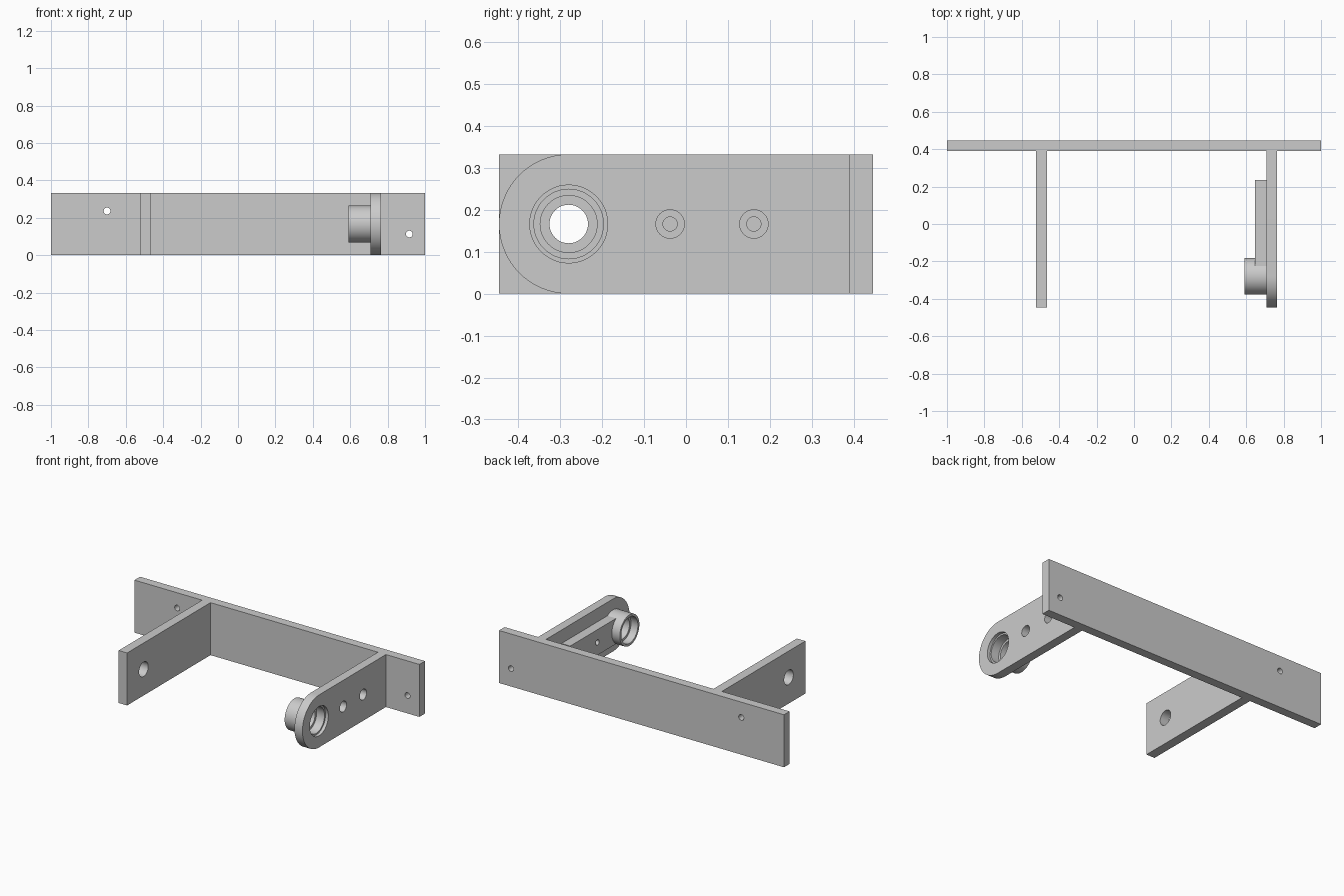
import bpy, bmesh, math

if "Cube" in bpy.data.objects:
    bpy.data.objects.remove(bpy.data.objects["Cube"])

H = 0.333           # overall height
PY, PZ = -0.28, H / 2   # pivot axis position


def box(name, x0, x1, y0, y1, z0, z1):
    bpy.ops.mesh.primitive_cube_add(
        size=1, location=((x0 + x1) / 2, (y0 + y1) / 2, (z0 + z1) / 2))
    ob = bpy.context.object
    ob.name = name
    ob.scale = (x1 - x0, y1 - y0, z1 - z0)
    bpy.ops.object.transform_apply(location=True, rotation=True, scale=True)
    return ob


def cyl_x(name, x0, x1, y, z, r, n=48):
    bpy.ops.mesh.primitive_cylinder_add(
        vertices=n, radius=r, depth=x1 - x0,
        location=((x0 + x1) / 2, y, z), rotation=(0, math.pi / 2, 0))
    ob = bpy.context.object
    ob.name = name
    bpy.ops.object.transform_apply(location=True, rotation=True, scale=True)
    return ob


def cyl_y(name, x, y0, y1, z, r, n=32):
    bpy.ops.mesh.primitive_cylinder_add(
        vertices=n, radius=r, depth=y1 - y0,
        location=(x, (y0 + y1) / 2, z), rotation=(math.pi / 2, 0, 0))
    ob = bpy.context.object
    ob.name = name
    bpy.ops.object.transform_apply(location=True, rotation=True, scale=True)
    return ob


def boolean(target, tool, op):
    mod = target.modifiers.new("bool", 'BOOLEAN')
    mod.operation = op
    mod.solver = 'EXACT'
    mod.object = tool
    bpy.context.view_layer.objects.active = target
    bpy.ops.object.modifier_apply(modifier=mod.name)
    bpy.data.objects.remove(tool, do_unlink=True)


def smooth(ob):
    bpy.ops.object.select_all(action='DESELECT')
    ob.select_set(True)
    bpy.context.view_layer.objects.active = ob
    bpy.ops.object.shade_smooth_by_angle(angle=math.radians(30))


def rounded_arm(name, x0, x1, y_back):
    bm = bmesh.new()
    pts = [(y_back, 0), (y_back, H)]
    for i in range(33):
        a = math.pi / 2 + math.pi * i / 32
        pts.append((PY + H / 2 * math.cos(a), PZ + H / 2 * math.sin(a)))
    face = bm.faces.new([bm.verts.new((x0, y, z)) for y, z in pts])
    new = bmesh.ops.extrude_face_region(bm, geom=[face])["geom"]
    bmesh.ops.translate(bm, vec=(x1 - x0, 0, 0),
                        verts=[v for v in new if isinstance(v, bmesh.types.BMVert)])
    bmesh.ops.recalc_face_normals(bm, faces=bm.faces)
    me = bpy.data.meshes.new(name)
    bm.to_mesh(me)
    bm.free()
    ob = bpy.data.objects.new(name, me)
    bpy.context.collection.objects.link(ob)
    return ob


# Back plate with two mounting holes
plate = box("back_plate", -1, 1, 0.39, 0.446, 0, H)
for x, z in ((-0.70, 0.236), (0.916, 0.113)):
    boolean(plate, cyl_y("hole_cutter", x, 0.3, 0.5, z, 0.018), 'DIFFERENCE')
smooth(plate)

# Square-ended left arm with pivot hole
left = box("left_arm", -0.525, -0.466, -0.446, 0.39, 0, H)
boolean(left, cyl_x("hole_cutter", -0.6, -0.4, PY, PZ, 0.046), 'DIFFERENCE')
smooth(left)

# Round-ended right arm with inner stiffener bar and bearing boss
right = rounded_arm("right_arm", 0.709, 0.765, 0.39)
boolean(right, box("stiffener_bar", 0.648, 0.73, PY, 0.235,
                   PZ - 0.081, PZ + 0.081), 'UNION')
boolean(right, cyl_x("bearing_boss", 0.592, 0.735, PY, PZ, 0.098), 'UNION')

# Stepped bearing bore: mouth, seats on both sides, inner lip
for x0, x1, r in ((0.55, 0.80, 0.068), (0.55, 0.64, 0.083),
                  (0.69, 0.80, 0.083), (0.745, 0.80, 0.093)):
    boolean(right, cyl_x("bore_cutter", x0, x1, PY, PZ, r), 'DIFFERENCE')

# Counterbored screw holes along the arm
for y in (-0.038, 0.162):
    boolean(right, cyl_x("screw_cutter", 0.6, 0.8, y, PZ, 0.017, 32), 'DIFFERENCE')
    boolean(right, cyl_x("head_cutter", 0.709, 0.8, y, PZ, 0.034, 32), 'DIFFERENCE')
smooth(right)
